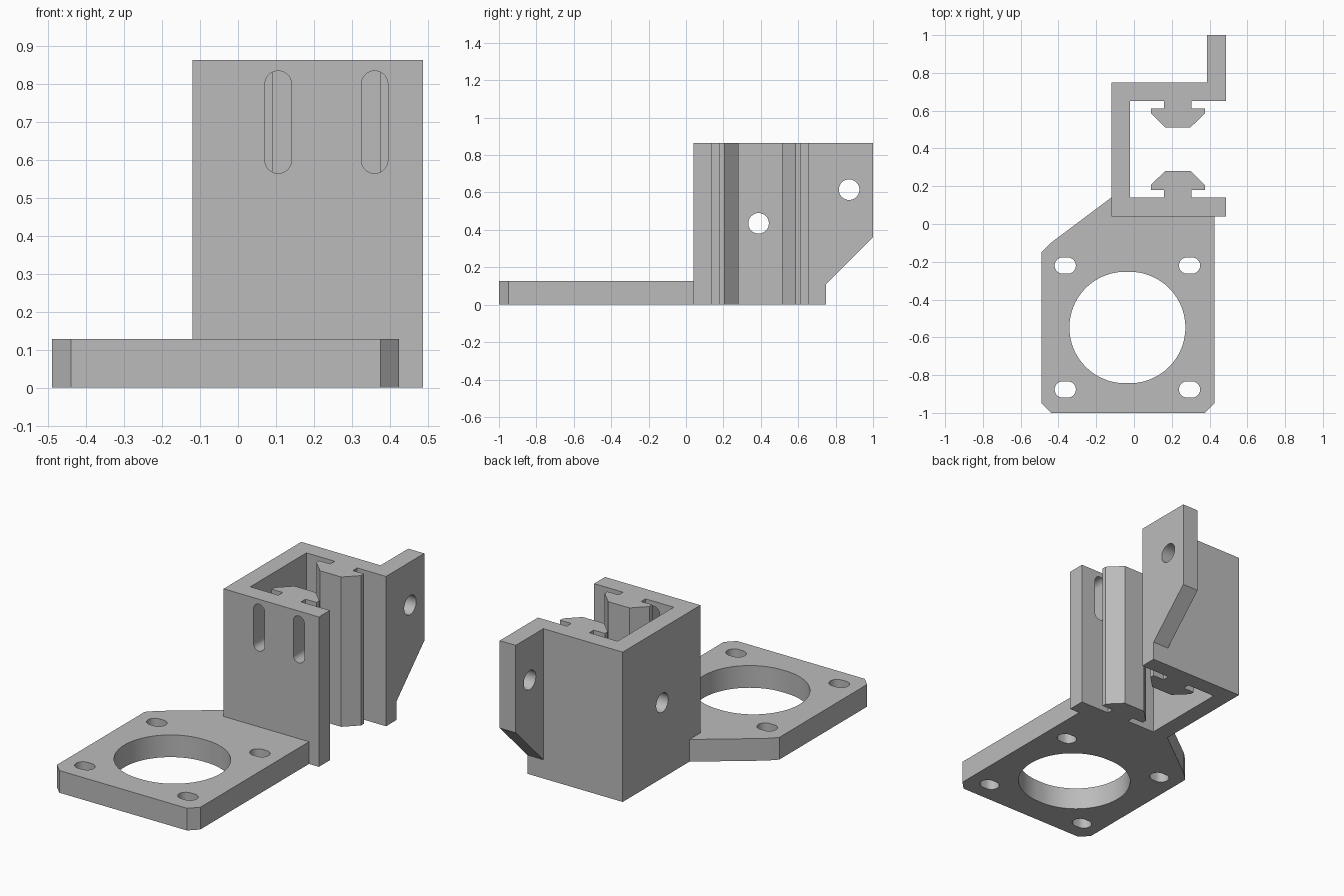
import bpy, bmesh, math
from mathutils import Vector

cube = bpy.data.objects.get("Cube")
if cube:
    bpy.data.objects.remove(cube, do_unlink=True)

grey = bpy.data.materials.new("plain grey")
grey.use_nodes = True
colour = (0.5, 0.5, 0.5, 1)
grey.diffuse_color = colour
grey.node_tree.nodes["Principled BSDF"].inputs["Base Color"].default_value = colour

# Maps a profile point (u, v) and a depth w to space, by extrusion axis
PLACE = {
    "x": lambda u, v, w: (w, u, v),
    "y": lambda u, v, w: (u, w, v),
    "z": lambda u, v, w: (u, v, w),
}


def prism(name, profile, axis, low, high):
    """Extrude a closed profile along an axis."""
    bm = bmesh.new()
    place = PLACE[axis]
    face = bm.faces.new([bm.verts.new(place(u, v, low)) for u, v in profile])
    grown = bmesh.ops.extrude_face_region(bm, geom=[face])["geom"]
    moved = [g for g in grown if isinstance(g, bmesh.types.BMVert)]
    bmesh.ops.translate(bm, verts=moved, vec=Vector(place(0, 0, high - low)))
    bmesh.ops.recalc_face_normals(bm, faces=bm.faces[:])
    mesh = bpy.data.meshes.new(name)
    bm.to_mesh(mesh)
    bm.free()
    mesh.materials.append(grey)
    obj = bpy.data.objects.new(name, mesh)
    bpy.context.collection.objects.link(obj)
    return obj


def slot(u, v, radius, du=0, dv=0, steps=48):
    """Circle profile, stretched into a slot by du or dv on each side."""
    points = []
    for i in range(steps):
        a = math.tau * (i + 0.5) / steps
        c, s = math.cos(a), math.sin(a)
        points.append((u + radius * c + math.copysign(du, c),
                       v + radius * s + math.copysign(dv, s)))
    return points


def cut(obj, profile, axis, low, high):
    """Cut a hole through a part and discard the cutter."""
    cutter = prism("cutter", profile, axis, low, high)
    cutter.hide_render = True
    mod = obj.modifiers.new("hole", "BOOLEAN")
    mod.operation, mod.solver, mod.object = "DIFFERENCE", "EXACT", cutter
    bpy.context.view_layer.objects.active = obj
    bpy.ops.object.modifier_apply(modifier=mod.name)
    bpy.data.objects.remove(cutter, do_unlink=True)


def rail(mid, wall, inward):
    """T-shaped rail outline, running from the right end to the left end."""
    half = [(0.072, 0), (0.072, 0.04), (0.143, 0.04), (0.143, 0.066), (0.068, 0.14)]
    right = [(mid + u, wall + inward * v) for u, v in half]
    left = [(mid - u, wall + inward * v) for u, v in reversed(half)]
    return right + left


# Motor plate with clipped corners
plate = prism("motor_plate", [
    (-0.44, -1), (0.375, -1), (0.425, -0.95), (0.425, 0.04), (-0.12, 0.04),
    (-0.12, 0.14), (-0.44, -0.10), (-0.49, -0.15), (-0.49, -0.95)], "z", 0, 0.128)
cx, cy = -0.035, -0.548
cut(plate, slot(cx, cy, 0.295, du=0.012, steps=96), "z", -0.1, 0.3)
for sx in (-1, 1):
    for sy in (-1, 1):
        cut(plate, slot(cx + sx * 0.329, cy + sy * 0.328, 0.043, du=0.013),
            "z", -0.1, 0.3)

# Channel bracket with a T rail on each inner face
HEIGHT = 0.864
RAIL_X = 0.232
outline = [(-0.12, 0.04), (0.488, 0.04), (0.488, 0.14)]
outline += rail(RAIL_X, 0.14, 1)
outline += [(-0.02, 0.14), (-0.02, 0.652)]
outline += rail(RAIL_X, 0.652, -1)[::-1]
outline += [(0.488, 0.652), (0.488, 1), (0.386, 1), (0.386, 0.748), (-0.12, 0.748)]
channel = prism("channel_bracket", outline, "z", 0, HEIGHT)

# Sloped underside of the rear flange
cut(channel, [(0.748, -0.1), (1.1, -0.1), (1.1, 0.46), (0.748, 0.108)], "x", 0.2, 0.7)

# Bolt holes through the side wall and the flange
cut(channel, slot(0.388, 0.435, 0.055), "x", -0.3, 0.05)
cut(channel, slot(0.872, 0.615, 0.055), "x", 0.3, 0.6)

# Two upright slots through the front wall
for x in (0.106, 0.36):
    cut(channel, slot(x, 0.70, 0.035, dv=0.1), "y", -0.05, 0.16)

for obj in (plate, channel):
    bpy.ops.object.select_all(action="DESELECT")
    obj.select_set(True)
    bpy.context.view_layer.objects.active = obj
    bpy.ops.object.shade_smooth_by_angle(angle=math.radians(30))
